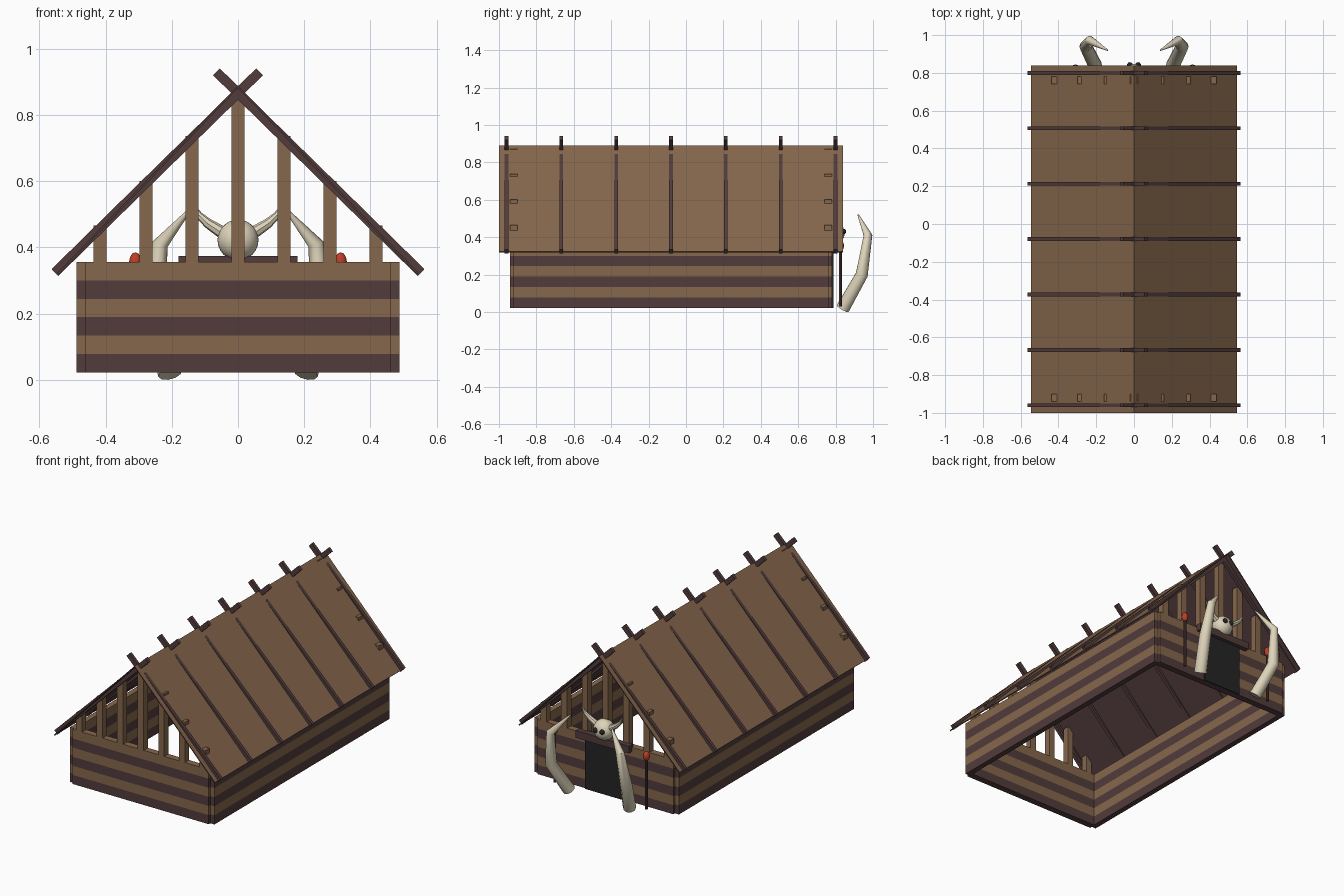
import bpy, bmesh, math
from mathutils import Vector, Matrix

if "Cube" in bpy.data.objects:
    bpy.data.objects.remove(bpy.data.objects["Cube"])


def mat(name, rgb):
    m = bpy.data.materials.new(name)
    lin = [((c / 255 + 0.055) / 1.055) ** 2.4 for c in rgb]
    m.diffuse_color = (*lin, 1)
    m.use_nodes = True
    m.node_tree.nodes["Principled BSDF"].inputs["Base Color"].default_value = m.diffuse_color
    return m


LIGHT = mat("light_wood", (134, 103, 76))
DARK = mat("dark_wood", (82, 60, 60))
BONE = mat("bone", (222, 212, 186))
RED = mat("torch_red", (188, 62, 38))
BLACK = mat("door_black", (36, 36, 36))


def finish(name, bm, mats, smooth=None):
    bmesh.ops.recalc_face_normals(bm, faces=bm.faces)
    me = bpy.data.meshes.new(name)
    bm.to_mesh(me)
    bm.free()
    ob = bpy.data.objects.new(name, me)
    bpy.context.collection.objects.link(ob)
    for m in mats:
        me.materials.append(m)
    if smooth:
        bpy.ops.object.select_all(action='DESELECT')
        ob.select_set(True)
        bpy.context.view_layer.objects.active = ob
        bpy.ops.object.shade_smooth_by_angle(angle=math.radians(smooth))
    return ob


def box_bm(x0, x1, y0, y1, z0, z1):
    bm = bmesh.new()
    bmesh.ops.create_cube(bm, size=1)
    for v in bm.verts:
        v.co = Vector((x1 if v.co.x > 0 else x0, y1 if v.co.y > 0 else y0, z1 if v.co.z > 0 else z0))
    return bm


def box(name, m, *b):
    return finish(name, box_bm(*b), [m])


Z0, Z1, BANDS = 0.022, 0.356, 6


def striped_wall(name, x0, x1, y0, y1):
    # wall sliced into six bands, alternately dark and light
    bm = box_bm(x0, x1, y0, y1, Z0, Z1)
    step = (Z1 - Z0) / BANDS
    for i in range(1, BANDS):
        bmesh.ops.bisect_plane(bm, geom=bm.verts[:] + bm.edges[:] + bm.faces[:],
                               plane_co=(0, 0, Z0 + i * step), plane_no=(0, 0, 1))
    for f in bm.faces:
        band = min(BANDS - 1, max(0, int((f.calc_center_median().z - Z0) / step)))
        f.material_index = band % 2
    finish(name, bm, [DARK, LIGHT])


def tube(name, m, pts, radii, sides=10, smooth=40):
    # tapered tube through a few points
    bm = bmesh.new()
    pts = [Vector(p) for p in pts]
    rings = []
    for i, (p, r) in enumerate(zip(pts, radii)):
        t = (pts[min(i + 1, len(pts) - 1)] - pts[max(i - 1, 0)]).normalized()
        u = t.cross(Vector((0, 1, 0.1))).normalized()
        w = t.cross(u)
        rings.append([bm.verts.new(p + r * (u * math.cos(a) + w * math.sin(a)))
                      for a in (2 * math.pi * k / sides for k in range(sides))])
    for a, b in zip(rings, rings[1:]):
        for k in range(sides):
            n = (k + 1) % sides
            bm.faces.new((a[k], a[n], b[n], b[k]))
    bm.faces.new(rings[0])
    bm.faces.new(rings[-1])
    finish(name, bm, [m], smooth)


def ball(name, m, centre, scale, seg=16, rings=10):
    bm = bmesh.new()
    bmesh.ops.create_uvsphere(bm, u_segments=seg, v_segments=rings, radius=1)
    bmesh.ops.transform(bm, verts=bm.verts,
                        matrix=Matrix.Translation(centre) @ Matrix.Diagonal((*scale, 1)))
    finish(name, bm, [m], 40)


def prism(name, mats, profile, y0, y1, rule=None):
    # x-z profile extruded along y
    bm = bmesh.new()
    a = [bm.verts.new((x, y0, z)) for x, z in profile]
    b = [bm.verts.new((x, y1, z)) for x, z in profile]
    bm.faces.new(a)
    bm.faces.new(b)
    for i in range(len(a)):
        j = (i + 1) % len(a)
        bm.faces.new((a[i], a[j], b[j], b[i]))
    bmesh.ops.recalc_face_normals(bm, faces=bm.faces)
    if rule:
        for f in bm.faces:
            f.material_index = rule(f)
    finish(name, bm, mats)


# walls
striped_wall("front_wall", -0.46, 0.46, -0.94, -0.90)
striped_wall("back_wall", -0.46, 0.46, 0.74, 0.78)
for s, n in ((-1, "left"), (1, "right")):
    xs = sorted((s * 0.455, s * 0.488))
    striped_wall(n + "_wall", *xs, -0.925, 0.765)

# gable posts piercing the roof
for y0, n in ((-0.94, "front"), (0.74, "back")):
    for i in range(-3, 4):
        top = 0.872 - 0.1355 * abs(i)
        box(n + "_gable_post", LIGHT, i * 0.139 - 0.02, i * 0.139 + 0.02, y0, y0 + 0.04, 0.35, top)

for s, n in ((-1, "left"), (1, "right")):
    # roof sheet, light on top and dark beneath
    prism(n + "_roof", [DARK, LIGHT],
          [(0, 0.889), (s * 0.545, 0.323), (s * 0.541, 0.318), (0, 0.881)], -1.0, 0.84,
          lambda f: 1 if f.normal.z > 0.3 else 0)
    # crossed rafters
    a, b = Vector((-s * 0.065, 0.93)), Vector((s * 0.553, 0.324))
    d = (b - a).normalized()
    q = Vector((-d.y, d.x)) * 0.0145
    prof = [tuple(p) for p in (a + q, b + q, b - q, a - q)]
    for i in range(7):
        y = -0.96 + i * 0.2933
        prism(n + "_rafter", [DARK], prof, y - 0.01, y + 0.01)

    # tusks by the door
    tube(n + "_tusk", BONE,
         [(s * 0.205, 0.838, 0.019), (s * 0.255, 0.94, 0.20), (s * 0.235, 0.973, 0.41), (s * 0.14, 0.92, 0.52)],
         [0.037, 0.034, 0.024, 0.004])
    # torches
    tube(n + "_torch_pole", DARK, [(s * 0.31, 0.825, 0.03), (s * 0.31, 0.825, 0.345)], [0.008, 0.008], 8)
    ball(n + "_torch_head", RED, (s * 0.31, 0.825, 0.355), (0.02, 0.02, 0.03), 10, 6)
    # skull horns and eyes
    tube(n + "_skull_horn", BONE,
         [(s * 0.04, 0.795, 0.44), (s * 0.09, 0.80, 0.472), (s * 0.118, 0.805, 0.497), (s * 0.135, 0.81, 0.53)],
         [0.02, 0.015, 0.011, 0.003], 8)
    ball(n + "_skull_eye", BLACK, (s * 0.022, 0.842, 0.43), (0.015, 0.015, 0.015), 10, 6)

# skull, lintel and door
ball("skull", BONE, (0, 0.79, 0.422), (0.062, 0.058, 0.062), 20, 12)
box("lintel", DARK, -0.18, 0.18, 0.77, 0.81, 0.33, 0.374)
box("door", BLACK, -0.13, 0.13, 0.779, 0.788, 0.022, 0.335)
